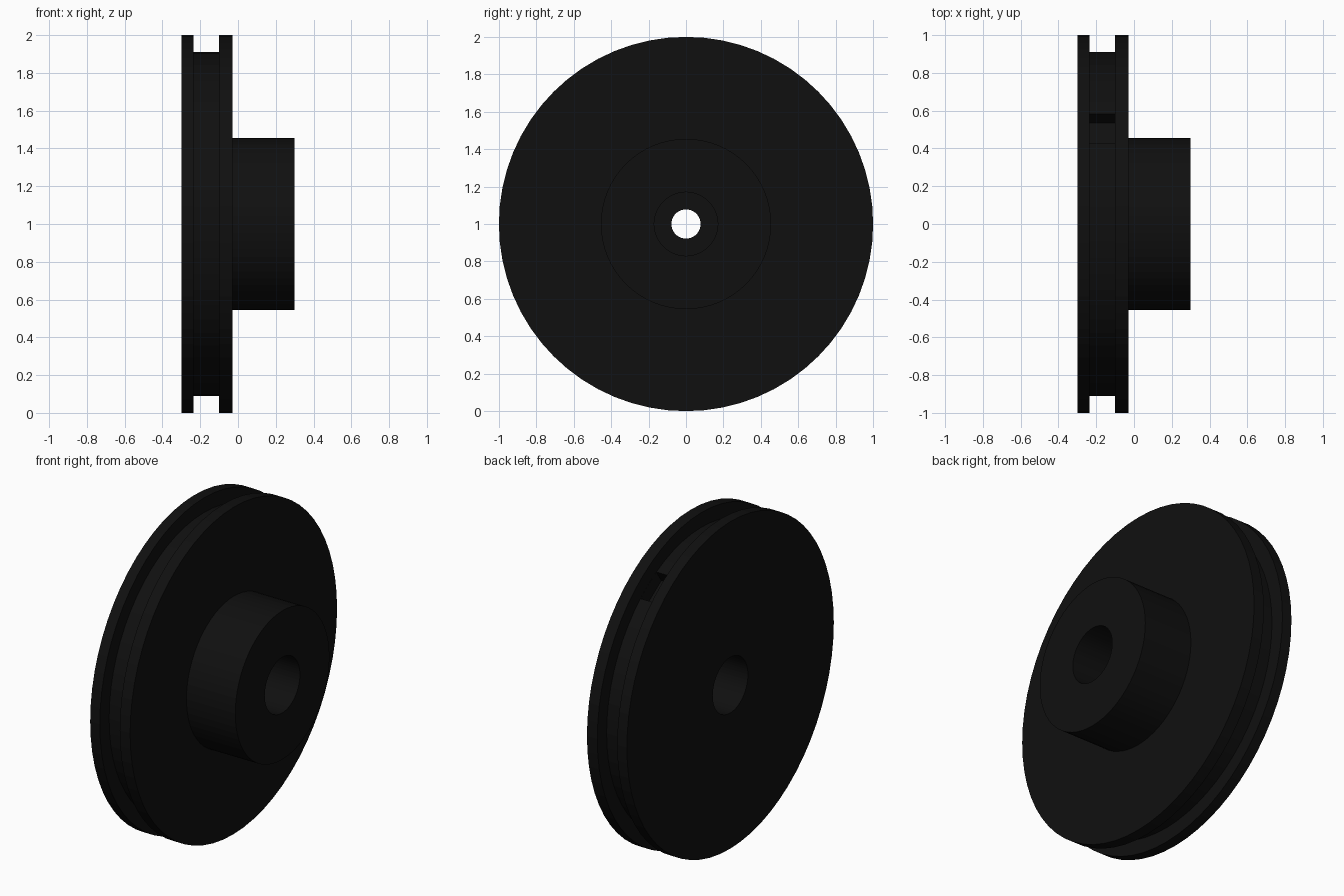
import bpy
import bmesh
from math import cos, sin, pi, radians
from mathutils import Matrix, Vector

SIDES = 64
AXIS_Z = 1.0
GROOVE_R = 0.91

cube = bpy.data.objects.get("Cube")
if cube:
    bpy.data.objects.remove(cube, do_unlink=True)

black = bpy.data.materials.new("matte_black")
black.use_nodes = True
colour = (0.005, 0.005, 0.005, 1)
black.diffuse_color = colour
black.node_tree.nodes["Principled BSDF"].inputs["Base Color"].default_value = colour


def add_object(name, bm):
    bmesh.ops.recalc_face_normals(bm, faces=bm.faces)
    mesh = bpy.data.meshes.new(name)
    bm.to_mesh(mesh)
    bm.free()
    mesh.materials.append(black)
    obj = bpy.data.objects.new(name, mesh)
    bpy.context.collection.objects.link(obj)
    return obj


def lathe(name, profile):
    """Turn a closed (x, radius) profile around the horizontal axle."""
    bm = bmesh.new()
    rings = []
    for i in range(SIDES):
        a = 2 * pi * i / SIDES
        rings.append([bm.verts.new((x, r * cos(a), AXIS_Z + r * sin(a))) for x, r in profile])
    for i, ring in enumerate(rings):
        following = rings[(i + 1) % SIDES]
        for j in range(len(profile)):
            k = (j + 1) % len(profile)
            bm.faces.new((ring[j], ring[k], following[k], following[j]))
    return add_object(name, bm)


# Turned body: grooved wheel, hub, and a bore stepped from both ends
pulley = lathe("pulley_wheel", [
    (-0.30, 0.17), (-0.30, 1.0), (-0.235, 1.0), (-0.235, GROOVE_R),
    (-0.10, GROOVE_R), (-0.10, 1.0), (-0.03, 1.0), (-0.03, 0.455),
    (0.30, 0.455), (0.30, 0.17), (0.06, 0.17), (0.06, 0.078),
    (-0.06, 0.078), (-0.06, 0.17),
])

# Cord notches cut into the groove floor
for angle in (radians(149), radians(56)):
    bm = bmesh.new()
    bmesh.ops.create_cube(bm, size=1)
    centre = Vector((-0.1675, GROOVE_R * cos(angle), AXIS_Z + GROOVE_R * sin(angle)))
    bm.transform(Matrix.Translation(centre) @ Matrix.Rotation(angle, 4, "X")
                 @ Matrix.Diagonal((0.134, 0.18, 0.185, 1)))
    cutter = add_object("notch_cutter", bm)
    cutter.hide_render = True
    cut = pulley.modifiers.new("notch", "BOOLEAN")
    cut.operation = "DIFFERENCE"
    cut.solver = "EXACT"
    cut.object = cutter
    bpy.context.view_layer.objects.active = pulley
    bpy.ops.object.modifier_apply(modifier=cut.name)
    bpy.data.objects.remove(cutter, do_unlink=True)
